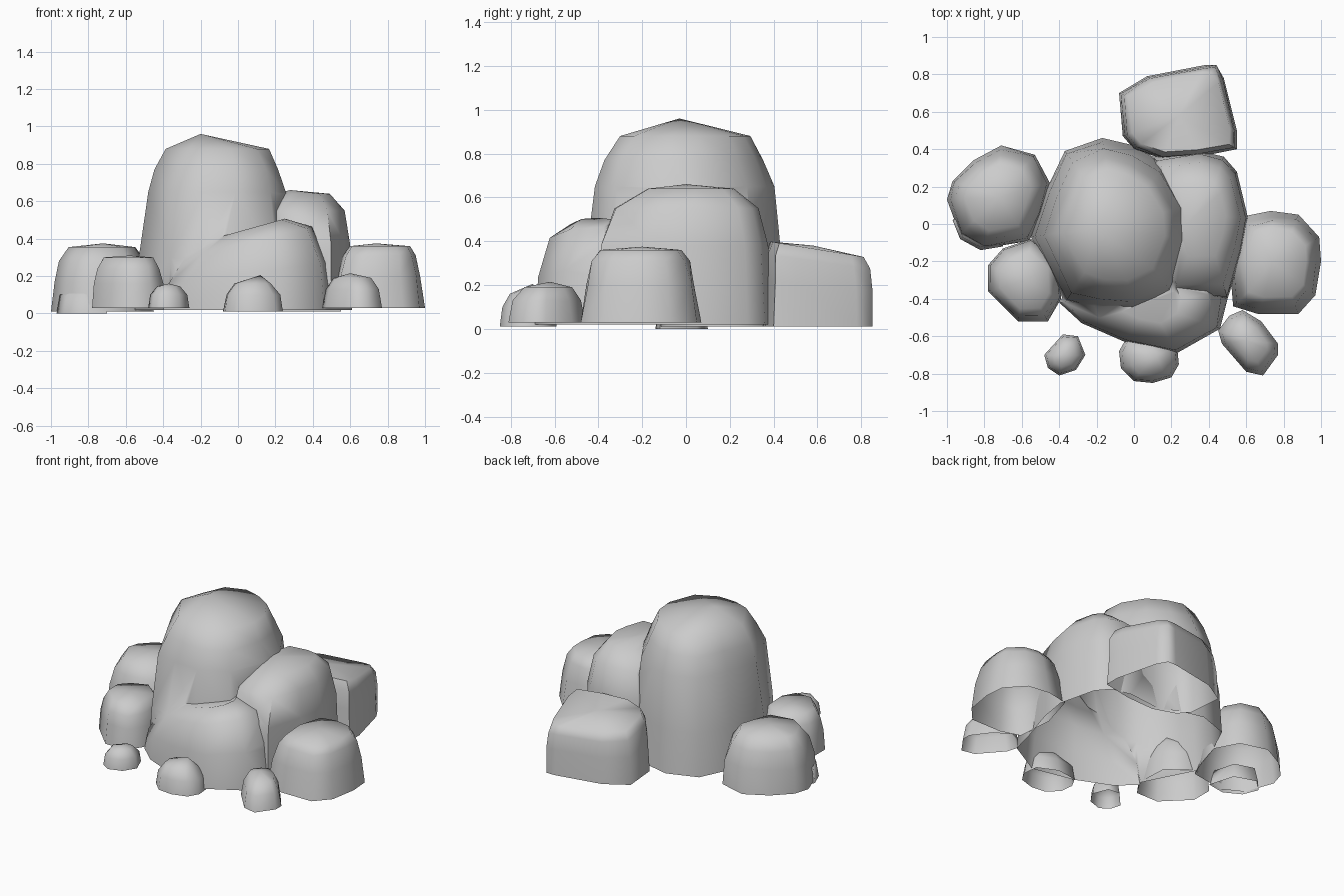
import bpy
import bmesh
import math
import random
from mathutils import Vector

random.seed(4)

default_cube = bpy.data.objects.get("Cube")
if default_cube:
    bpy.data.objects.remove(default_cube, do_unlink=True)

# One plain stone colour
stone = bpy.data.materials.new("grey_stone")
stone.use_nodes = True
colour = (0.6, 0.6, 0.6, 1)
stone.diffuse_color = colour
stone.node_tree.nodes["Principled BSDF"].inputs["Base Color"].default_value = colour


def link_object(name, mesh):
    obj = bpy.data.objects.new(name, mesh)
    bpy.context.scene.collection.objects.link(obj)
    return obj


def open_and_smooth(mesh):
    """Remove the underside so the boulder is a hollow shell, then shade it."""
    bm = bmesh.new()
    bm.from_mesh(mesh)
    bm.normal_update()
    floor = min(v.co.z for v in bm.verts) + 0.01
    underside = [f for f in bm.faces if all(v.co.z < floor for v in f.verts)]
    bmesh.ops.delete(bm, geom=underside, context="FACES")
    bmesh.ops.remove_doubles(bm, verts=bm.verts, dist=0.008)
    bm.to_mesh(mesh)
    bm.free()
    mesh.materials.clear()
    mesh.materials.append(stone)
    mesh.shade_smooth()
    mesh.set_sharp_from_angle(angle=math.radians(70))


def boulder(name, footprint, levels, apex, base=0.03, tilt=(0, 0), shell=True):
    """Loft a footprint upward through (height, scale) levels to an apex."""
    centre = sum((Vector(p) for p in footprint), Vector((0, 0))) / len(footprint)
    slope = Vector(tilt)
    bm = bmesh.new()
    rings = [[bm.verts.new((x, y, base)) for x, y in footprint]]
    for height, scale in levels:
        ring = []
        for point in footprint:
            offset = (Vector(point) - centre) * scale
            wobble = 1 + random.uniform(-0.025, 0.025)
            spot = centre + offset * wobble
            ring.append(bm.verts.new((spot.x, spot.y, height * (1 + slope.dot(offset)))))
        rings.append(ring)
    count = len(footprint)
    for low, high in zip(rings, rings[1:]):
        for i in range(count):
            j = (i + 1) % count
            bm.faces.new((low[i], low[j], high[j], high[i]))
    tip = bm.verts.new(apex)
    for i in range(count):
        bm.faces.new((rings[-1][i], rings[-1][(i + 1) % count], tip))
    bm.faces.new(rings[0])
    bmesh.ops.recalc_face_normals(bm, faces=bm.faces)
    mesh = bpy.data.meshes.new(name)
    bm.to_mesh(mesh)
    bm.free()
    if shell:
        open_and_smooth(mesh)
    return link_object(name, mesh)


# Main boulder: a tall dome merged with a side shoulder and a front shoulder
dome = boulder(
    "main_boulder",
    [(-.55, -.07), (-.47, .18), (-.37, .39), (-.17, .46), (0, .42), (.17, .32),
     (.3, .1), (.32, -.1), (.22, -.38), (0, -.48), (-.2, -.46), (-.37, -.42)],
    [(.3, .97), (.65, .86), (.77, .76), (.88, .63)],
    (-.2, -.03, .96), base=.02, shell=False)
side_shoulder = boulder(
    "side_shoulder",
    [(.1, .36), (.35, .39), (.48, .36), (.55, .28), (.61, .03), (.58, -.15),
     (.5, -.4), (.2, -.4), (0, 0)],
    [(.38, .95), (.55, .82), (.64, .5)],
    (.28, 0, .66), base=.02, shell=False)
front_shoulder = boulder(
    "front_shoulder",
    [(-.4, -.42), (-.28, -.53), (-.05, -.63), (.23, -.69), (.46, -.56),
     (.51, -.36), (.4, -.1), (-.2, -.1)],
    [(.22, .93), (.39, .74), (.46, .4)],
    (.22, -.36, .48), base=.02, tilt=(.6, 0), shell=False)

for lobe in (side_shoulder, front_shoulder):
    join = dome.modifiers.new("merge", "BOOLEAN")
    join.operation = "UNION"
    join.solver = "EXACT"
    join.object = lobe
graph = bpy.context.evaluated_depsgraph_get()
merged = bpy.data.meshes.new_from_object(dome.evaluated_get(graph))
dome.modifiers.clear()
dome.data = merged
open_and_smooth(merged)
for lobe in (side_shoulder, front_shoulder):
    bpy.data.objects.remove(lobe, do_unlink=True)

# Large boulders around the main one
boulder(
    "back_boulder",
    [(-.08, .7), (.07, .79), (.38, .85), (.44, .85), (.48, .78), (.55, .5),
     (.55, .4), (.35, .36), (.15, .35), (0, .4), (-.06, .47)],
    [(.2, .98), (.31, .94), (.365, .86)],
    (.24, .58, .38), base=.01, tilt=(0, -.45))
boulder(
    "right_side_boulder",
    [(-1, .13), (-.97, .23), (-.86, .34), (-.71, .42), (-.53, .37), (-.45, .22),
     (-.5, .05), (-.56, -.09), (-.8, -.13), (-.93, -.06)],
    [(.17, .94), (.28, .83), (.355, .64)],
    (-.72, .14, .375), base=.01)
boulder(
    "left_side_boulder",
    [(.51, -.2), (.53, -.44), (.66, -.48), (.88, -.48), (.97, -.38), (1, -.2),
     (.99, -.07), (.88, .05), (.73, .07), (.58, .04)],
    [(.2, .9), (.31, .8), (.36, .66)],
    (.74, -.2, .375))
boulder(
    "front_right_boulder",
    [(-.78, -.22), (-.78, -.36), (-.62, -.52), (-.46, -.52), (-.39, -.4),
     (-.4, -.2), (-.55, -.08), (-.7, -.13)],
    [(.16, .95), (.24, .86), (.3, .68)],
    (-.58, -.3, .31))

# Small stones along the front
boulder(
    "front_middle_stone",
    [(-.08, -.68), (-.07, -.77), (0, -.84), (.1, -.85), (.2, -.82), (.24, -.75),
     (.23, -.65), (.1, -.59), (-.04, -.61)],
    [(.1, .9), (.16, .62)],
    (.12, -.7, .205), base=.01)
boulder(
    "front_left_stone",
    [(.45, -.57), (.47, -.64), (.6, -.79), (.69, -.81), (.77, -.7), (.77, -.64),
     (.68, -.52), (.58, -.46), (.51, -.49)],
    [(.13, .88), (.19, .62)],
    (.6, -.62, .215))
boulder(
    "tiny_stone",
    [(-.48, -.7), (-.46, -.77), (-.4, -.81), (-.31, -.78), (-.26, -.7),
     (-.3, -.6), (-.38, -.59)],
    [(.1, .9), (.145, .56)],
    (-.37, -.7, .16))

# Chip resting on the ground beside the right-hand boulder
boulder(
    "ground_chip",
    [(-.97, .02), (-.93, -.08), (-.82, -.14), (-.7, -.12), (-.75, .05), (-.9, .1)],
    [(.1, .85)],
    (-.82, -.03, .15), base=0)
